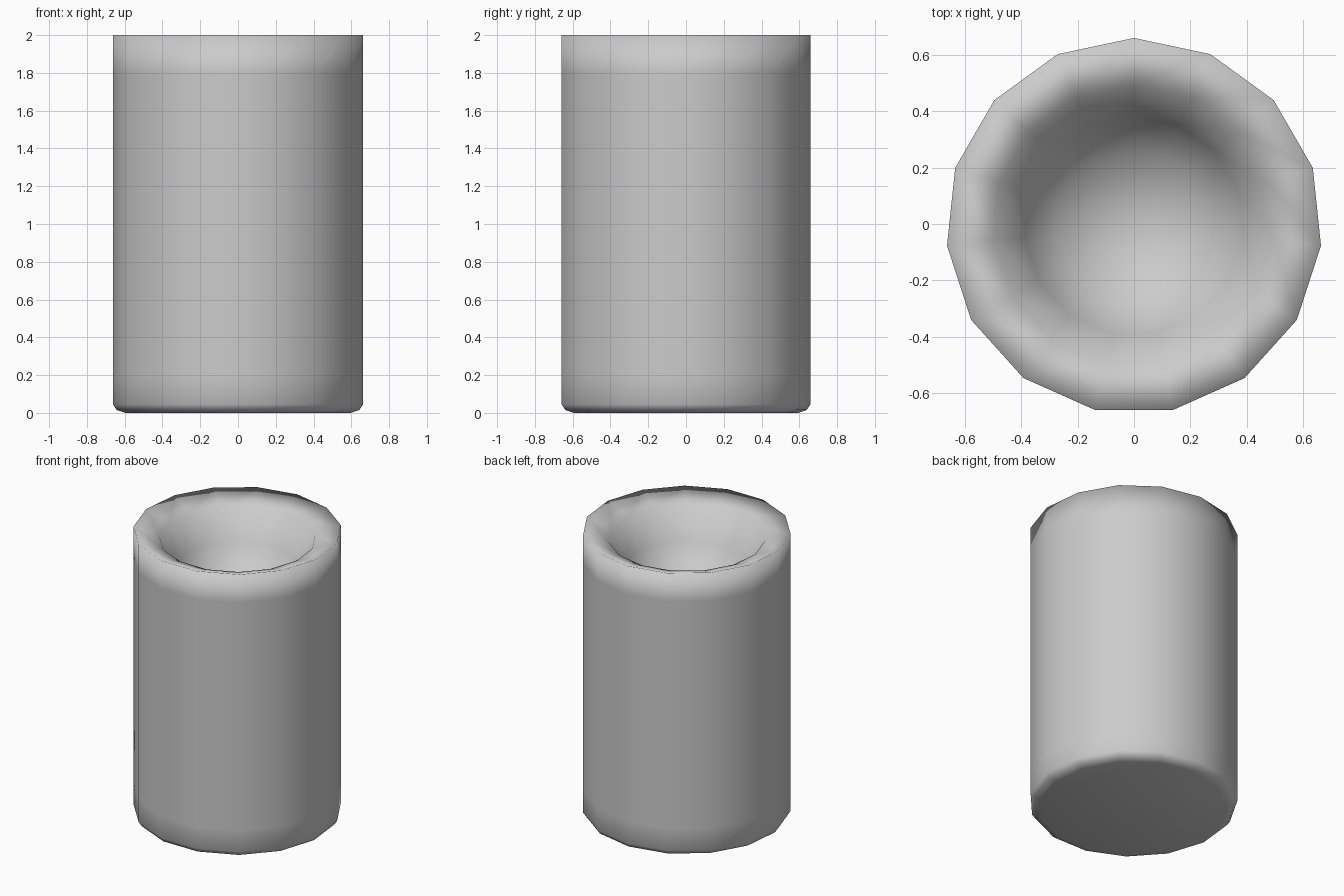
import bpy, bmesh, math

if "Cube" in bpy.data.objects:
    bpy.data.objects.remove(bpy.data.objects["Cube"])

SIDES = 15
# Profile (radius, height): base bevel, outer wall, sloping rim, hollow
PROFILE = [(0.60, 0.0), (0.646, 0.015), (0.666, 0.045), (0.666, 0.2),
           (0.666, 1.8), (0.666, 2.0), (0.50, 1.94), (0.39, 1.74), (0.27, 1.55)]
HOLLOW_FLOOR = 1.49
SHIFT_Y = -0.007  # centres the odd-sided outline

bm = bmesh.new()


def ring(r, z):
    angles = [math.pi / 2 + math.tau * i / SIDES for i in range(SIDES)]
    return [bm.verts.new((r * math.cos(a), r * math.sin(a) + SHIFT_Y, z)) for a in angles]


rings = [ring(r, z) for r, z in PROFILE]

# Walls, rim and hollow sides
for low, high in zip(rings, rings[1:]):
    for i in range(SIDES):
        j = (i + 1) % SIDES
        bm.faces.new((low[i], low[j], high[j], high[i]))

# Flat base
bm.faces.new(list(reversed(rings[0])))

# Slightly dished floor of the hollow
centre = bm.verts.new((0, SHIFT_Y, HOLLOW_FLOOR))
for i in range(SIDES):
    bm.faces.new((rings[-1][i], rings[-1][(i + 1) % SIDES], centre))

bmesh.ops.recalc_face_normals(bm, faces=bm.faces)
for f in bm.faces:
    f.smooth = True

mesh = bpy.data.meshes.new("cup")
bm.to_mesh(mesh)
bm.free()
cup = bpy.data.objects.new("cup", mesh)
bpy.context.collection.objects.link(cup)
